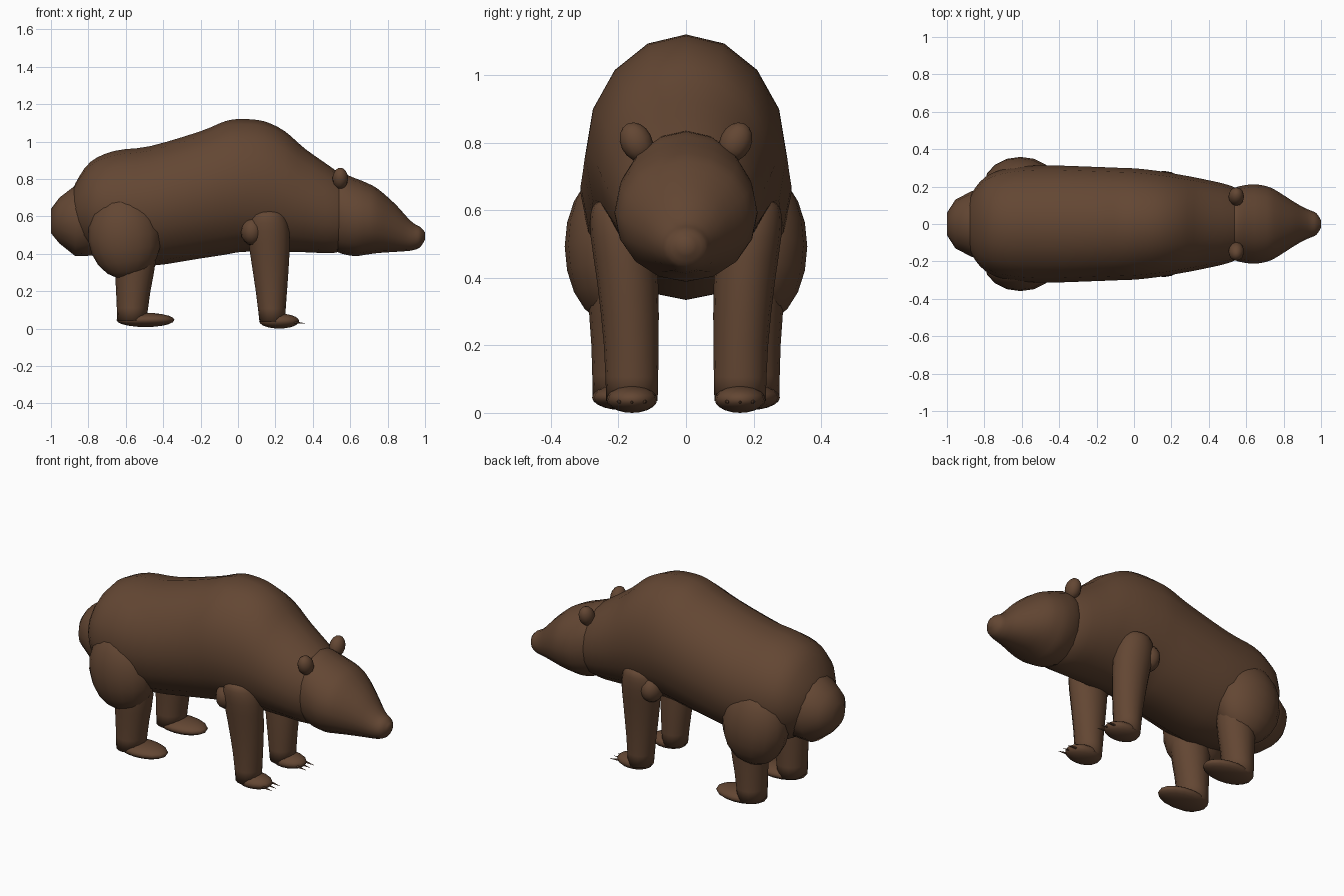
import bpy, bmesh, math
from mathutils import Vector, Matrix

if "Cube" in bpy.data.objects:
    bpy.data.objects.remove(bpy.data.objects["Cube"])

fur = bpy.data.materials.new("brown fur")
fur.diffuse_color = (0.125, 0.062, 0.033, 1)
fur.use_nodes = True
fur.node_tree.nodes["Principled BSDF"].inputs["Base Color"].default_value = fur.diffuse_color


def finish(name, bm):
    bmesh.ops.recalc_face_normals(bm, faces=bm.faces[:])
    for f in bm.faces:
        f.smooth = True
    me = bpy.data.meshes.new(name)
    bm.to_mesh(me)
    bm.free()
    me.materials.append(fur)
    ob = bpy.data.objects.new(name, me)
    bpy.context.collection.objects.link(ob)
    return ob


def smooth_rows(rows, n):
    """Catmull-Rom interpolation of the section table."""
    out = []
    for i in range(len(rows) - 1):
        p0, p1, p2, p3 = (rows[max(i - 1, 0)], rows[i], rows[i + 1],
                          rows[min(i + 2, len(rows) - 1)])
        for k in range(n):
            t = k / n
            out.append([0.5 * (2 * b + (c - a) * t + (2 * a - 5 * b + 4 * c - d) * t * t
                               + (3 * b - a - 3 * c + d) * t ** 3)
                        for a, b, c, d in zip(p0, p1, p2, p3)])
    return out + [list(rows[-1])]


def loft(name, sections, sides):
    """sections: list of (centre, u axis, v axis) ellipses joined into a closed skin."""
    bm = bmesh.new()
    rings = []
    for c, u, v in sections:
        rings.append([bm.verts.new(Vector(c) + Vector(u) * math.sin(a) + Vector(v) * math.cos(a))
                      for a in (2 * math.pi * i / sides for i in range(sides))])
    for a, b in zip(rings, rings[1:]):
        for i in range(sides):
            j = (i + 1) % sides
            bm.faces.new((a[i], a[j], b[j], b[i]))
    bm.faces.new(rings[0])
    bm.faces.new(rings[-1])
    return finish(name, bm)


def loft_x(name, rows, sides=16, n=3):
    """rows: x, bottom z, top z, half width"""
    return loft(name, [((x, 0, (b + t) / 2), (0, w, 0), (0, 0, (t - b) / 2))
                       for x, b, t, w in smooth_rows(rows, n)], sides)


def loft_z(name, rows, side, sides=16, n=2):
    """rows: z, back x, front x, centre y, half width"""
    return loft(name, [(((a + b) / 2, side * y, z), ((b - a) / 2, 0, 0), (0, w, 0))
                       for z, a, b, y, w in smooth_rows(rows, n)], sides)


def ball(name, c, r, rot=(0, 0, 0), seg=16, rings=10):
    bm = bmesh.new()
    m = Matrix.Translation(c)
    for ang, ax in zip(rot, "XYZ"):
        m = m @ Matrix.Rotation(ang, 4, ax)
    bmesh.ops.create_uvsphere(bm, u_segments=seg, v_segments=rings, radius=1,
                              matrix=m @ Matrix.Diagonal((*r, 1)))
    return finish(name, bm)


# Torso with shoulder hump and neck
loft_x("body", [
    (-0.895, 0.58, 0.70, 0.07), (-0.87, 0.50, 0.775, 0.16), (-0.79, 0.41, 0.89, 0.255),
    (-0.66, 0.35, 0.95, 0.30), (-0.47, 0.335, 0.975, 0.313), (-0.20, 0.375, 1.055, 0.305),
    (-0.07, 0.395, 1.108, 0.30), (0.02, 0.41, 1.12, 0.296), (0.14, 0.41, 1.108, 0.282),
    (0.25, 0.41, 1.055, 0.263), (0.36, 0.408, 0.96, 0.242), (0.516, 0.405, 0.85, 0.205),
    (0.62, 0.44, 0.77, 0.15)])

# Head and muzzle
loft_x("head", [
    (0.46, 0.47, 0.78, 0.13), (0.53, 0.41, 0.835, 0.19), (0.62, 0.388, 0.806, 0.211),
    (0.69, 0.396, 0.778, 0.206), (0.75, 0.404, 0.745, 0.185), (0.84, 0.41, 0.666, 0.128),
    (0.90, 0.414, 0.60, 0.092), (0.94, 0.42, 0.562, 0.074), (0.975, 0.436, 0.543, 0.058),
    (1.0, 0.475, 0.515, 0.02)])

# Rounded tail end
loft_x("rump", [
    (-1.0, 0.51, 0.64, 0.06), (-0.955, 0.455, 0.70, 0.13), (-0.87, 0.387, 0.765, 0.175),
    (-0.78, 0.39, 0.77, 0.18), (-0.70, 0.46, 0.70, 0.12)], n=1)

for side, label in ((-1, "right"), (1, "left")):
    # Ears, leaning outward
    ball("ear_" + label, (0.547, side * 0.147, 0.802), (0.042, 0.047, 0.06),
         (-side * 0.45, 0, 0), 12, 8)

    # Hind leg: thigh, shank, foot
    ball("thigh_" + label, (-0.607, side * 0.215, 0.492), (0.195, 0.144, 0.23), (0, -0.12, 0))
    loft_z("hind_leg_" + label, [
        (0.04, -0.645, -0.49, 0.188, 0.088), (0.2, -0.652, -0.468, 0.188, 0.092),
        (0.36, -0.66, -0.44, 0.19, 0.10), (0.5, -0.66, -0.44, 0.2, 0.08)], side)
    ball("hind_foot_" + label, (-0.495, side * 0.186, 0.046), (0.155, 0.092, 0.038))

    # Front leg: rounded shoulder top, elbow, foot
    loft_z("front_leg_" + label, [
        (0.035, 0.115, 0.25, 0.16, 0.076), (0.2, 0.095, 0.262, 0.162, 0.081),
        (0.38, 0.068, 0.274, 0.172, 0.09), (0.52, 0.05, 0.275, 0.188, 0.094),
        (0.59, 0.06, 0.257, 0.197, 0.085), (0.62, 0.085, 0.235, 0.202, 0.066),
        (0.633, 0.125, 0.19, 0.206, 0.03)], side)
    ball("elbow_" + label, (0.075, side * 0.205, 0.52), (0.06, 0.075, 0.075), (0, 0, 0), 12, 8)
    ball("front_foot_" + label, (0.22, side * 0.16, 0.04), (0.107, 0.075, 0.04))

    # Claws on the front foot
    for i in (-1, 0, 1):
        bm = bmesh.new()
        m = (Matrix.Translation((0.315, side * 0.16 + i * 0.038, 0.032))
             @ Matrix.Rotation(math.radians(96), 4, 'Y'))
        bmesh.ops.create_cone(bm, cap_ends=True, segments=8, radius1=0.009, radius2=0.001,
                              depth=0.09, matrix=m)
        finish("claw_%s_%d" % (label, i + 2), bm)

# Rest the feet on the ground
low = min(v.co.z for o in bpy.data.objects for v in o.data.vertices)
for o in bpy.data.objects:
    o.location.z = -low
